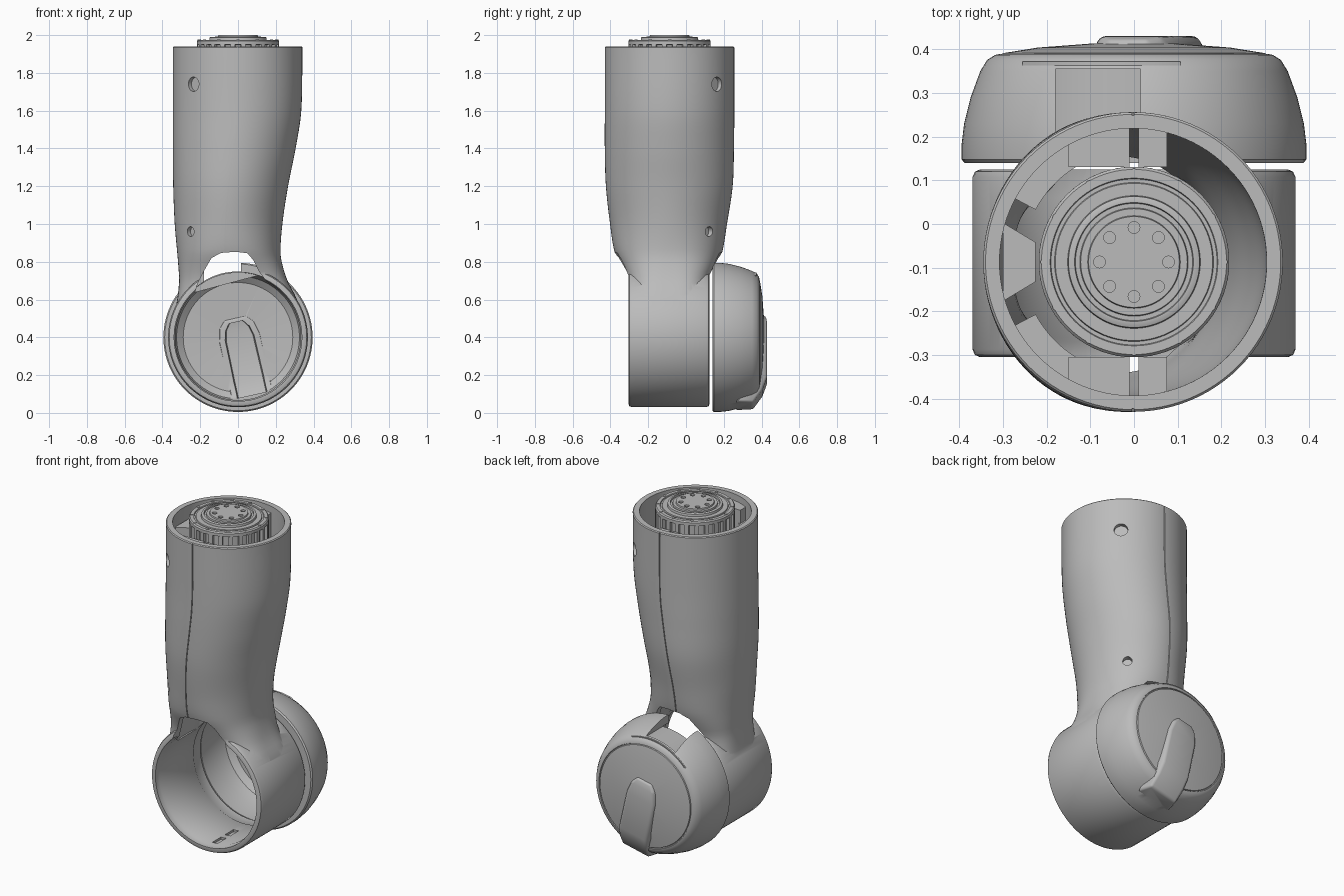
import bpy, bmesh, math
from math import sin, cos, pi, radians
from mathutils import Matrix, Vector

if "Cube" in bpy.data.objects:
    bpy.data.objects.remove(bpy.data.objects["Cube"])

grey = bpy.data.materials.new("satin_grey")
grey.use_nodes = True
grey.diffuse_color = (0.5, 0.5, 0.5, 1)
grey.node_tree.nodes["Principled BSDF"].inputs["Base Color"].default_value = (0.5, 0.5, 0.5, 1)

JOINT = Vector((0, 0, 0.4))          # centre of the cross joint
AXIS_Y = -0.087                      # centre line of the arm
TO_Y = Matrix.Translation(JOINT) @ Matrix.Rotation(-pi / 2, 4, 'X')
TO_ARM = Matrix.Translation((0, AXIS_Y, 0))


def finish(name, bm, matrix=None):
    bmesh.ops.recalc_face_normals(bm, faces=bm.faces)
    if matrix:
        bm.transform(matrix)
    mesh = bpy.data.meshes.new(name)
    bm.to_mesh(mesh)
    bm.free()
    mesh.materials.append(grey)
    ob = bpy.data.objects.new(name, mesh)
    bpy.context.collection.objects.link(ob)
    return ob


def loft(name, loops, matrix=None):
    """Closed loops joined in order, with both ends capped."""
    bm = bmesh.new()
    rings = [[bm.verts.new(p) for p in loop] for loop in loops]
    n = len(rings[0])
    for a, b in zip(rings, rings[1:]):
        for i in range(n):
            j = (i + 1) % n
            bm.faces.new((a[i], a[j], b[j], b[i]))
    bm.faces.new(rings[0])
    bm.faces.new(rings[-1])
    return finish(name, bm, matrix)


def prism(name, pts, y0, y1):
    return loft(name, [[(x, y, z) for x, z in pts] for y in (y0, y1)])


def lathe(name, profile, matrix, closed=False, steps=96):
    bm = bmesh.new()
    vs = [bm.verts.new((r, 0, h)) for r, h in profile]
    es = [bm.edges.new(p) for p in zip(vs, vs[1:])]
    if closed:
        es.append(bm.edges.new((vs[-1], vs[0])))
    bmesh.ops.spin(bm, geom=vs + es, cent=(0, 0, 0), axis=(0, 0, 1),
                   angle=2 * pi, steps=steps, use_merge=True)
    bmesh.ops.remove_doubles(bm, verts=bm.verts, dist=1e-5)
    return finish(name, bm, matrix)


def rod(name, start, direction, radius, length, steps=24):
    turn = Vector((0, 0, 1)).rotation_difference(Vector(direction)).to_matrix().to_4x4()
    return lathe(name, [(0, 0), (radius, 0), (radius, length), (0, length)],
                 Matrix.Translation(start) @ turn, steps=steps)


def box(name, centre, size, turn=0):
    bm = bmesh.new()
    bmesh.ops.create_cube(bm, size=1)
    m = Matrix.Rotation(turn, 4, 'Z') @ Matrix.Translation(centre) @ Matrix.Diagonal((*size, 1))
    return finish(name, bm, TO_ARM @ m)


def combine(target, tool, op='DIFFERENCE'):
    mod = target.modifiers.new("bool", 'BOOLEAN')
    mod.operation, mod.object, mod.solver = op, tool, 'EXACT'
    apply(target, mod)
    bpy.data.objects.remove(tool)


def apply(ob, mod):
    with bpy.context.temp_override(object=ob, active_object=ob, selected_objects=[ob]):
        bpy.ops.object.modifier_apply(modifier=mod.name)


# Arm cross-sections: height, left, right, front, back, squareness
SECTIONS = [(0.45, -.352, .352, -.300, .120, 4), (0.60, -.322, .312, -.300, .120, 3.6),
            (0.70, -.312, .262, -.312, .130, 3), (0.78, -.316, .236, -.345, .165, 2.5),
            (0.85, -.322, .225, -.378, .192, 2.2), (1.0, -.335, .235, -.402, .217, 2),
            (1.2, -.343, .265, -.424, .247, 2), (1.4, -.345, .305, -.430, .254, 2),
            (1.6, -.345, .335, -.430, .256, 2), (1.94, -.345, .341, -.430, .256, 2)]


def section(z):
    i = max(k for k, s in enumerate(SECTIONS[:-1]) if s[0] <= z or k == 0)
    a, b = SECTIONS[i], SECTIONS[i + 1]
    p, q = SECTIONS[max(i - 1, 0)], SECTIONS[min(i + 2, len(SECTIONS) - 1)]
    d = b[0] - a[0]
    t = min(max((z - a[0]) / d, 0), 1)
    out = []
    for k in range(1, 6):
        m0, m1 = (b[k] - p[k]) / (b[0] - p[0]) * d, (q[k] - a[k]) / (q[0] - a[0]) * d
        out.append((2*t**3 - 3*t*t + 1) * a[k] + (t**3 - 2*t*t + t) * m0
                   + (3*t*t - 2*t**3) * b[k] + (t**3 - t*t) * m1)
    return out


def arm_loop(z, inset, n=96):
    x0, x1, y0, y1, e = section(z)
    pw = lambda v: math.copysign(abs(v) ** (2 / e), v)
    return [((x0 + x1) / 2 + ((x1 - x0) / 2 - inset) * pw(cos(a)),
             (y0 + y1) / 2 + ((y1 - y0) / 2 - inset) * pw(sin(a)), z)
            for a in (2 * pi * i / n for i in range(n))]


def heights(lo, hi, n):
    return [lo + (hi - lo) * i / n for i in range(n + 1)]


# Arm shell: flowing tube joined to a cross barrel, then hollowed
arm = loft("arm_shell", [arm_loop(z, 0) for z in heights(0.45, 1.935, 50)]
           + [arm_loop(1.94, 0.005)])
barrel = lathe("barrel", [(0, -.305), (.352, -.305), (.364, -.300), (.37, -.287), (.37, .107),
                          (.364, .120), (.352, .125), (0, .125)], TO_Y)
combine(arm, barrel, 'UNION')
combine(arm, loft("arm_hollow", [arm_loop(z, 0.037) for z in heights(0.58, 2.05, 50)]))
combine(arm, lathe("bore", [(0, -.5), (.338, -.5), (.338, -.27), (.332, -.26), (.332, .05),
                            (.338, .06), (.338, .5), (0, .5)], TO_Y))
arch = [(-.25, .56), (-.215, .68), (-.175, .76), (-.14, .82), (-.09, .847), (-.01, .853),
        (.05, .845), (.08, .81), (.11, .75), (.17, .67), (.21, .56)]
combine(arm, prism("cable_arch", arch, -0.6, 0.6))

# Parting line grooves on the front and back of the arm
for side, sign in ((2, -1), (3, 1)):
    rows = []
    for z in heights(0.8, 2.0, 40):
        s = section(z)
        x = (s[0] + s[1]) / 2 - 0.02 * min(1, max(0, (1.5 - z) / 0.6))
        rows.append([(x + dx, s[side] + sign * dy, z)
                     for dx, dy in ((-.0025, -.007), (.0025, -.007), (.0025, .03), (-.0025, .03))])
    combine(arm, loft("groove", rows))

# Screw holes on opposite diagonals
for z, radius in ((1.74, 0.038), (0.96, 0.026)):
    x0, x1, y0, y1, _ = section(z)
    for sign in (-1, 1):
        d = Vector((sign * .68, sign * .73, 0)).normalized()
        rr = 1 / math.sqrt((d.x * 2 / (x1 - x0)) ** 2 + (d.y * 2 / (y1 - y0)) ** 2)
        start = Vector(((x0 + x1) / 2, (y0 + y1) / 2, z)) + d * (rr - 0.026)
        combine(arm, rod("screw_hole", start, d, radius, 0.1))

# Slots in the floor of the barrel
for y in (-.12, .0):
    combine(arm, box("slot", (0.02, y, 0.07), (0.035, 0.08, 0.03)))

# End cap: hollow dished cover with a cable notch
cap = lathe("end_cap", [(.345, .14), (.388, .14), (.395, .148), (.395, .18), (.389, .23),
                        (.374, .29), (.352, .35), (.336, .376), (.318, .387), (.309, .389),
                        (.307, .384), (.303, .384), (.301, .391), (.22, .404), (.1, .413),
                        (0, .415), (0, .385), (.29, .368), (.325, .34), (.345, .27)],
            TO_Y, closed=True)


def tongue(name, rows):
    tilt = Matrix.Translation((.03, 0, .3)) @ Matrix.Rotation(radians(-12.5), 4, 'Y')
    return loft(name, [[(-wb, yb, v), (-wt, yt, v), (wt, yt, v), (wb, yb, v)]
                       for v, wb, wt, yb, yt in rows], tilt)


raised = tongue("tongue", [(-.27, .112, .09, .26, .355), (-.2, .115, .09, .345, .405),
                           (-.13, .115, .09, .375, .430), (.1, .115, .088, .375, .430),
                           (.17, .098, .072, .375, .429), (.21, .06, .045, .375, .422)])
bev = raised.modifiers.new("soft", 'BEVEL')
bev.width, bev.segments, bev.angle_limit = 0.012, 3, radians(25)
apply(raised, bev)
combine(cap, raised, 'UNION')
combine(cap, tongue("recess", [(-.21, .09, .075, .28, .375), (-.13, .095, .075, .28, .408),
                               (.1, .095, .072, .28, .408), (.15, .08, .06, .28, .407),
                               (.185, .045, .035, .28, .402)]))
notch = [(-.18, .62), (.015, .62), (.015, .9), (-.18, .9)]
combine(cap, prism("notch", notch, 0.1, 0.355))
arc = [(.344 * cos(radians(a)), .4 + .344 * sin(radians(a))) for a in range(72, 140, 3)]
shelf = prism("cable_shelf", arc, 0.2, 0.372)

# Drive unit in the mouth of the arm
drive = lathe("drive_body", [(0, 1.5), (.2, 1.5), (.2, 1.948), (.218, 1.95), (.218, 1.968),
                             (.212, 1.975), (.192, 1.975), (.19, 1.969), (.182, 1.969),
                             (.18, 1.975), (.152, 1.975), (.15, 1.988), (.142, 1.991),
                             (.136, 1.991), (.134, 1.983), (.124, 1.983), (.122, 1.992),
                             (.106, 1.992), (.104, 2.0), (0, 2.0)], TO_ARM)
for i in range(8):
    a = 2 * pi * i / 8
    start = (.079 * cos(a), AXIS_Y + .079 * sin(a), 1.99)
    combine(drive, rod("bolt_hole", start, (0, 0, 1), .0135, .03, 16))
parts = [arm, cap, shelf, drive]
for i in range(24):
    parts.append(box("drive_tooth", (.207, 0, 1.82), (.022, .024, .262), 2 * pi * (i + .5) / 24))
for i in range(12):
    a = 2 * pi * i / 12
    parts.append(rod("flange_bolt", (.205 * cos(a), AXIS_Y + .205 * sin(a), 1.96),
                     (0, 0, 1), .009, .018, 12))

# Mounting lugs and the half flange between drive unit and arm
for sign in (-1, 1):
    parts.append(box("wide_lug", (-.08, sign * .262, 1.8), (.14, .09, .2)))
    parts.append(box("narrow_lug", (.043, sign * .262, 1.8), (.065, .09, .2)))
    lo, hi = (112, 152) if sign > 0 else (208, 248)
    edge = [(r, radians(a)) for r, span in ((.311, range(lo, hi + 1, 4)), (.255, range(hi, lo - 1, -4)))
            for a in span]
    parts.append(loft("half_flange", [[(r * cos(a), r * sin(a), z) for r, a in edge]
                                      for z in (1.76, 1.82)], TO_ARM))
wedge = [(-.3, -.09), (-.225, -.045), (-.225, .045), (-.3, .09)]
parts.append(loft("side_wedge", [[(x, y, z) for x, y in wedge] for z in (1.7, 1.86)], TO_ARM))

# Smooth the curved surfaces and keep the edges crisp
bpy.ops.object.select_all(action='DESELECT')
for ob in parts:
    ob.select_set(True)
bpy.context.view_layer.objects.active = arm
bpy.ops.object.shade_smooth_by_angle(angle=radians(32))
